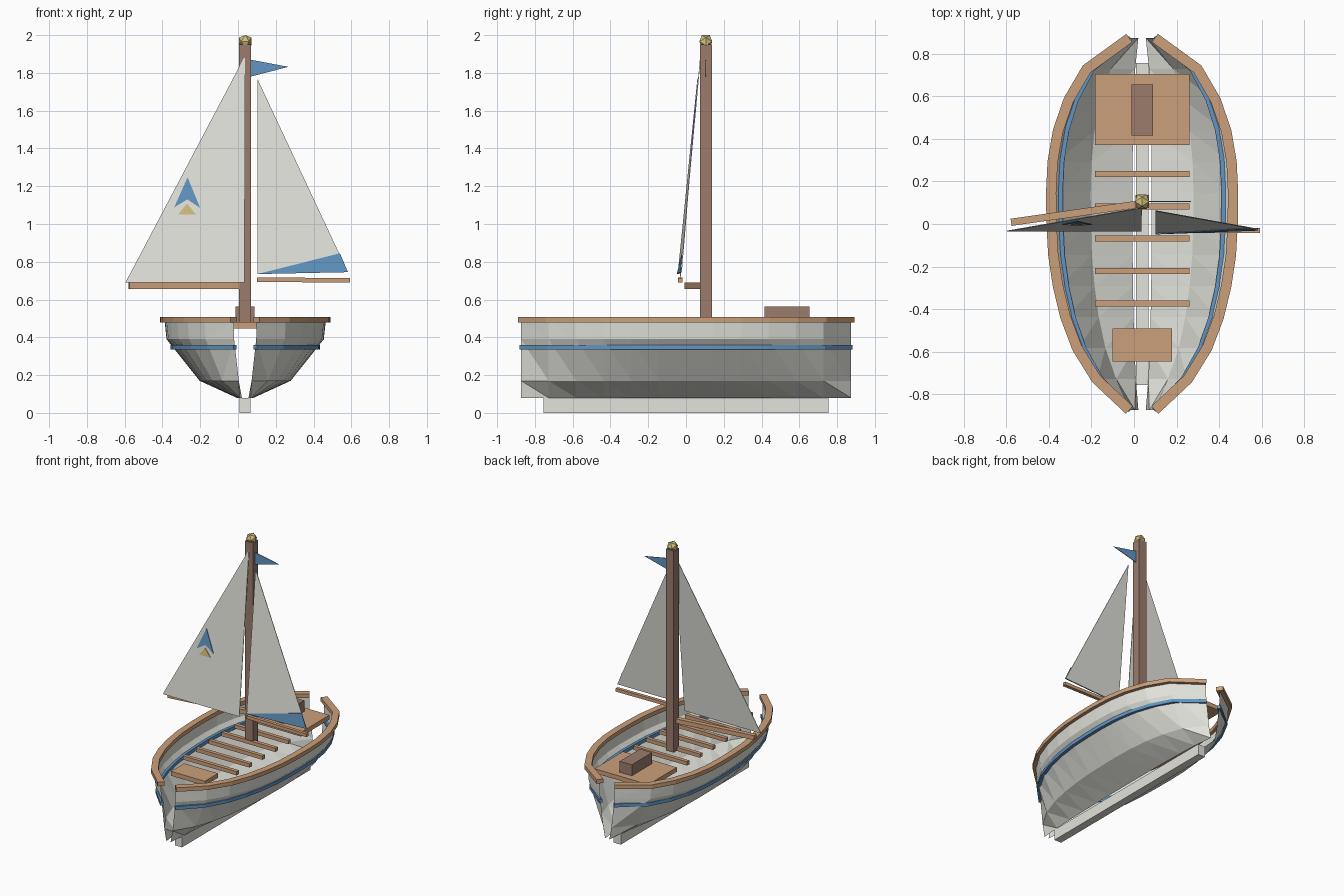
import bpy, bmesh, math
from mathutils import Vector

if "Cube" in bpy.data.objects:
    bpy.data.objects.remove(bpy.data.objects["Cube"])

CX = 0.038  # centre line of the boat


def material(name, rgb):
    m = bpy.data.materials.new(name)
    m.diffuse_color = (*rgb, 1)
    m.use_nodes = True
    m.node_tree.nodes["Principled BSDF"].inputs["Base Color"].default_value = m.diffuse_color
    return m


WHITE = material("off_white", (0.76, 0.77, 0.71))
WOOD = material("light_wood", (0.60, 0.35, 0.195))
DARK = material("dark_wood", (0.33, 0.20, 0.15))
BLUE = material("blue", (0.12, 0.30, 0.54))
GOLD = material("gold", (0.66, 0.52, 0.21))


def mesh_object(name, verts, faces, mat, fix_normals=False):
    me = bpy.data.meshes.new(name)
    me.from_pydata([tuple(v) for v in verts], [], faces)
    if fix_normals:
        bm = bmesh.new()
        bm.from_mesh(me)
        bmesh.ops.recalc_face_normals(bm, faces=bm.faces)
        bm.to_mesh(me)
        bm.free()
    me.materials.append(mat)
    ob = bpy.data.objects.new(name, me)
    bpy.context.collection.objects.link(ob)
    return ob


def sweep(name, path, width, z0, z1, mat):
    """Rectangular strip along a level path, with mitred corners."""
    pts = [Vector(p) for p in path]
    n = len(pts)
    verts, faces = [], []
    for i, p in enumerate(pts):
        a = (p - pts[i - 1]).normalized() if i else None
        b = (pts[i + 1] - p).normalized() if i < n - 1 else None
        a, b = a or b, b or a
        t = (a + b).normalized()
        side = Vector((t.y, -t.x)) * (width / 2 / max(t.dot(a), 0.5))
        for q, z in ((p - side, z0), (p + side, z0), (p + side, z1), (p - side, z1)):
            verts.append((q.x, q.y, z))
    for i in range(n - 1):
        for k in range(4):
            j = (k + 1) % 4
            faces.append((4 * i + k, 4 * i + j, 4 * i + 4 + j, 4 * i + 4 + k))
    faces += [(3, 2, 1, 0), tuple(range(4 * n - 4, 4 * n))]
    return mesh_object(name, verts, faces, mat, True)


def box(name, x0, x1, y0, y1, z0, z1, mat):
    return sweep(name, [(x0, (y0 + y1) / 2), (x1, (y0 + y1) / 2)], y1 - y0, z0, z1, mat)


# Hull half widths at the gunwale, bow to stern
HALF = [0.06, 0.215, 0.305, 0.36, 0.395, 0.417, 0.425,
        0.427, 0.42, 0.395, 0.345, 0.26, 0.06]
N = len(HALF)
YS = [-0.873 + 1.746 * i / (N - 1) for i in range(N)]


def levels(w):
    return [(0.013 + 0.075 * w, 0.08), (0.565 * w, 0.17), (0.975 * w, 0.39), (w, 0.49)]


# Two open hull shells with rail and painted stripe
for side, s in (("left", -1), ("right", 1)):
    verts, faces = [], []
    for w, y in zip(HALF, YS):
        verts += [(CX + s * h, y, z) for h, z in levels(w)]
    for i in range(N - 1):
        for k in range(3):
            a, b = 4 * i + k, 4 * i + 4 + k
            for tri in ((a, b, a + 1), (b, b + 1, a + 1)):
                faces.append(tri if s > 0 else tri[::-1])
    mesh_object(side + "_hull", verts, faces, WHITE)
    sweep(side + "_rail", [(CX + s * w, y) for w, y in zip(HALF, YS)],
          0.048, 0.478, 0.508, WOOD)
    sweep(side + "_stripe", [(CX + s * 0.9 * w, y) for w, y in zip(HALF, YS)],
          0.024, 0.335, 0.36, BLUE)

# Keel
box("keel", CX - 0.029, CX + 0.029, -0.755, 0.755, 0, 0.08, WHITE)

# Decks, thwarts and locker
box("rear_deck", -0.183, 0.26, 0.37, 0.705, 0.447, 0.48, WOOD)
box("front_bench", -0.1, 0.178, -0.645, -0.49, 0.447, 0.48, WOOD)
for i in range(5):
    y = 0.235 - 0.152 * i
    box("thwart_%d" % (i + 1), -0.183, 0.26, y - 0.014, y + 0.014, 0.447, 0.475, WOOD)
box("locker", CX - 0.05, CX + 0.05, 0.415, 0.655, 0.48, 0.562, DARK)

# Mast and booms
box("mast", CX - 0.032, CX + 0.032, 0.074, 0.137, 0.45, 1.95, DARK)
sweep("main_boom", [(-0.577, 0.008), (0.035, 0.095)], 0.034, 0.657, 0.69, WOOD)
jib_boom = box("jib_boom", 0.1, 0.592, -0.042, -0.018, 0.694, 0.718, WOOD)
for v in jib_boom.data.vertices:
    v.co.z -= 0.01 * (v.co.x - 0.1)

# Faceted masthead ball with an edge on top
PHI = (1 + math.sqrt(5)) / 2
bm = bmesh.new()
for a in (-1, 1):
    for b in (-PHI, PHI):
        for p in ((0, a, b), (a, b, 0), (b, 0, a)):
            bm.verts.new(Vector(p) * 0.021 + Vector((CX, 0.105, 1.966)))
bmesh.ops.convex_hull(bm, input=bm.verts)
bmesh.ops.recalc_face_normals(bm, faces=bm.faces)
me = bpy.data.meshes.new("masthead_ball")
bm.to_mesh(me)
bm.free()
me.materials.append(GOLD)
bpy.context.collection.objects.link(bpy.data.objects.new("masthead_ball", me))


def plate(name, pts, mat, t=0.004):
    """Thin flat plate facing the front."""
    n = len(pts)
    verts = [(x, y - t / 2, z) for x, y, z in pts] + [(x, y + t / 2, z) for x, y, z in pts]
    faces = [tuple(range(n)), tuple(range(2 * n - 1, n - 1, -1))]
    faces += [(i, i + n, (i + 1) % n + n, (i + 1) % n) for i in range(n)]
    return mesh_object(name, verts, faces, mat, True)


def main_y(z):
    return -0.033 + 0.11 * (z - 0.69) / 1.2


def jib_y(x, z):
    return -0.042 + 0.035 * (x - 0.1) + 0.104 * (z - 0.735) / 1.035


# Sails and pennant
plate("main_sail", [(x, main_y(z), z) for x, z in
                    ((-0.596, 0.69), (0.035, 0.69), (0.037, 1.89))], WHITE)
plate("jib_sail", [(x, jib_y(x, z), z) for x, z in
                   ((0.102, 0.735), (0.582, 0.745), (0.102, 1.77))], WHITE)
plate("jib_panel", [(x, jib_y(x, z) - 0.005, z) for x, z in
                    ((0.102, 0.735), (0.582, 0.745), (0.54, 0.845))], BLUE)
plate("pennant", [(0.066, 0.105, 1.78), (0.267, 0.105, 1.832), (0.066, 0.105, 1.87)], BLUE)

# Sail emblem: notched arrowhead above a small triangle
plate("emblem_arrow", [(x, main_y(z) - 0.006, z) for x, z in
                       ((-0.338, 1.088), (-0.268, 1.13), (-0.2, 1.085), (-0.267, 1.247))], BLUE)
plate("emblem_triangle", [(x, main_y(z) - 0.006, z) for x, z in
                          ((-0.317, 1.05), (-0.222, 1.05), (-0.27, 1.108))], GOLD)
